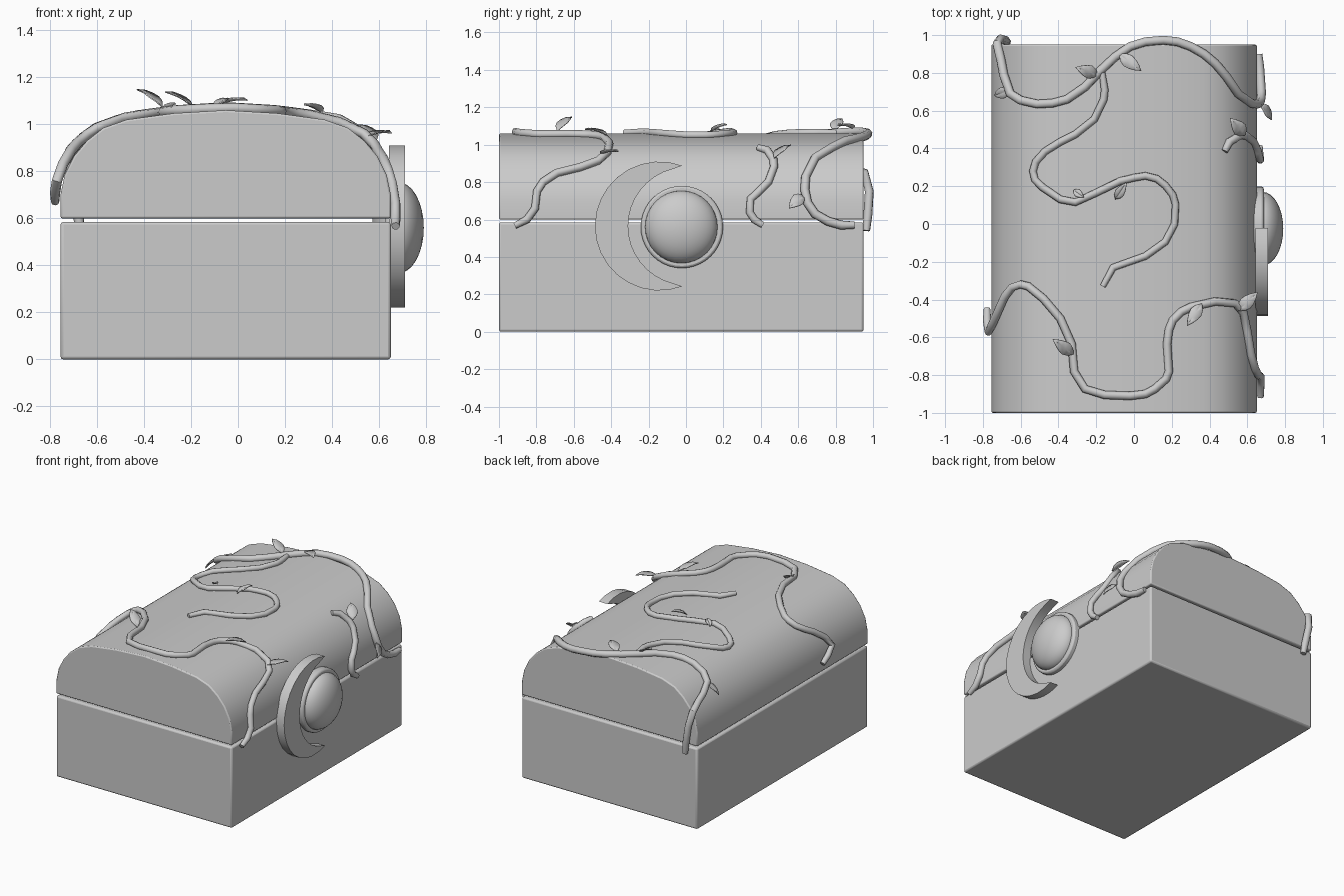
import bpy, bmesh, math
from mathutils import Vector

if "Cube" in bpy.data.objects:
    bpy.data.objects.remove(bpy.data.objects["Cube"])


def add_mesh(name, verts, faces, angle=30):
    me = bpy.data.meshes.new(name)
    me.from_pydata(verts, [], faces)
    bm = bmesh.new()
    bm.from_mesh(me)
    bmesh.ops.recalc_face_normals(bm, faces=bm.faces)
    bm.to_mesh(me)
    bm.free()
    ob = bpy.data.objects.new(name, me)
    bpy.context.collection.objects.link(ob)
    finish(ob, angle)
    return ob


def finish(ob, angle=30):
    bpy.ops.object.select_all(action='DESELECT')
    ob.select_set(True)
    bpy.context.view_layer.objects.active = ob
    bpy.ops.object.shade_smooth_by_angle(angle=math.radians(angle))


def prism(name, outline, a, b, place, angle=30):
    """Extrude a closed 2D outline from depth a to depth b."""
    n = len(outline)
    verts = [place(p, d) for d in (a, b) for p in outline]
    faces = [(i, (i + 1) % n, n + (i + 1) % n, n + i) for i in range(n)]
    faces += [tuple(range(n)), tuple(range(n, 2 * n))]
    return add_mesh(name, verts, faces, angle)


def bevel(ob, width, segments=2):
    m = ob.modifiers.new("edge_bevel", 'BEVEL')
    m.width, m.segments, m.limit_method = width, segments, 'ANGLE'
    m.angle_limit = math.radians(40)


along_y = lambda p, d: (p[0], d, p[1])
along_x = lambda p, d: (d, p[0], p[1])

# box body and domed lid, symmetric about x = CX
CX, HW = -0.0525, 0.7025
box = prism("box_body", [(CX - HW, 0), (CX + HW, 0), (CX + HW, .585), (CX - HW, .585)],
            -1, .95, along_y)
bevel(box, .012)
half = [(HW, .6), (HW, .7), (.685, .785), (.645, .865), (.59, .93), (.52, .985),
        (.42, 1.02), (.22, 1.047), (0, 1.06)]
arch = [(CX + x, z) for x, z in half] + [(CX - x, z) for x, z in half[-2::-1]]
lid = prism("domed_lid", arch, -1, .95, along_y)
bevel(lid, .008)

# crescent moon: outer arc and inner arc sharing two tips
oc, orad, ic, irad, mz = -.142, .345, .005, .3145, .565
a0 = math.acos(.122 / orad)
b0 = math.acos(-.025 / irad)
moon = []
for i in range(19):
    t = a0 + (2 * math.pi - 2 * a0) * i / 18
    moon.append((oc + orad * math.cos(t), mz + orad * math.sin(t)))
for i in range(1, 18):
    t = 2 * math.pi - b0 - (2 * math.pi - 2 * b0) * i / 18
    moon.append((ic + irad * math.cos(t), mz + irad * math.sin(t)))
prism("crescent_moon", moon, .642, .71, along_x)

# sun boss: ring and flattened dome
bpy.ops.mesh.primitive_cylinder_add(vertices=40, radius=.22, depth=.06,
                                    location=(.657, -.022, .56), rotation=(0, math.pi / 2, 0))
ring = bpy.context.object
ring.name = "dome_ring"
finish(ring)
bevel(ring, .012)
bpy.ops.mesh.primitive_uv_sphere_add(segments=32, ring_count=16, radius=.195,
                                     location=(.68, -.025, .56), rotation=(0, math.pi / 2, 0))
dome = bpy.context.object
dome.name = "dome_boss"
dome.scale = (1, 1, .565)
finish(dome, 60)


def lid_z(x):
    d = abs(x - CX)
    for (x0, z0), (x1, z1) in zip(half[1:], half[2:]):
        if x1 <= d <= x0:
            return z0 + (z1 - z0) * (d - x0) / (x1 - x0)
    return .7


def vine(name, pts, r):
    """Tube through points; those without z lie on the lid."""
    cu = bpy.data.curves.new(name, 'CURVE')
    cu.dimensions = '3D'
    cu.bevel_depth, cu.bevel_resolution, cu.use_fill_caps = r, 2, True
    sp = cu.splines.new('POLY')
    sp.points.add(len(pts) - 1)
    for i, p in enumerate(pts):
        z = p[2] if len(p) > 2 else lid_z(p[0]) + .011
        sp.points[i].co = (p[0], p[1], z, 1)
        sp.points[i].radius = .8 if i in (0, len(pts) - 1) else 1
    ob = bpy.data.objects.new(name, cu)
    bpy.context.collection.objects.link(ob)
    bpy.ops.object.select_all(action='DESELECT')
    ob.select_set(True)
    bpy.context.view_layer.objects.active = ob
    bpy.ops.object.convert(target='MESH')
    finish(bpy.context.object, 50)


vine("back_vine", [
    (-.67, .965, .54), (-.68, .972, .62), (-.705, .98, .75), (-.725, .955, .85),
    (-.705, .87, .88), (-.69, .79, .905), (-.655, .69, .945), (-.6, .655, .985),
    (-.51, .635), (-.43, .64), (-.355, .66), (-.26, .725), (-.18, .81), (-.1, .885),
    (-.02, .94), (.06, .965), (.155, .973), (.23, .965), (.3, .94), (.37, .9),
    (.43, .85, 1.02), (.49, .78, .985), (.55, .69, .93), (.62, .64, .83), (.655, .635, .76),
    (.67, .65, .69), (.675, .69, .63), (.67, .76, .59), (.665, .83, .57), (.66, .9, .57)], .024)
vine("branch_vine", [
    (-.17, .81), (-.155, .71), (-.16, .66), (-.21, .555), (-.31, .475), (-.39, .435),
    (-.47, .385), (-.52, .33), (-.535, .28), (-.525, .235), (-.485, .195), (-.39, .13),
    (-.31, .115), (-.19, .17), (-.075, .227), (0, .245), (.06, .255), (.12, .24),
    (.165, .205), (.205, .155), (.22, .105), (.215, 0), (.165, -.095), (.06, -.17),
    (-.11, -.23), (-.165, -.33)], .02)
vine("front_vine", [
    (-.778, -.45, .67), (-.778, -.51, .71), (-.77, -.57, .76), (-.745, -.52, .83),
    (-.71, -.44, .89), (-.685, -.385, .92), (-.645, -.335, .955), (-.6, -.32, .985),
    (-.56, -.33), (-.48, -.395), (-.39, -.5), (-.33, -.635), (-.317, -.78), (-.26, -.873),
    (-.155, -.905), (-.02, -.91), (.06, -.9), (.11, -.873), (.17, -.82), (.185, -.78),
    (.175, -.635), (.185, -.56), (.205, -.51), (.25, -.465), (.3, -.44), (.43, -.41),
    (.535, -.42, .96), (.58, -.47, .915), (.6, -.567, .88), (.62, -.69, .85),
    (.64, -.765, .8), (.655, -.797, .75), (.67, -.807, .66), (.67, -.85, .6),
    (.67, -.915, .567)], .022)
vine("short_vine", [
    (.48, .385, .985), (.505, .435, .97), (.56, .468, .92), (.59, .47, .88),
    (.63, .44, .8), (.655, .385, .745), (.665, .345, .71), (.668, .34, .64),
    (.665, .365, .6), (.665, .41, .57)], .022)


def leaf(name, base, tip, width, up=(0, 0, 1)):
    """Pointed, creased and slightly curled leaf."""
    b, t, up = Vector(base), Vector(tip), Vector(up)
    d = t - b
    side = d.cross(up).normalized()
    nrm = side.cross(d).normalized()
    verts = [b]
    stations = [(.2, .7), (.4, 1), (.6, .85), (.8, .5)]
    for s, w in stations:
        mid = b + d * s + nrm * .06 * d.length * math.sin(math.pi * s)
        edge = side * width * .5 * w
        verts += [mid - edge + nrm * .008, mid, mid + edge + nrm * .008]
    verts.append(t)
    faces = [(0, 2, 1), (0, 3, 2)]
    for k in range(len(stations) - 1):
        i = 1 + 3 * k
        faces += [(i, i + 1, i + 4, i + 3), (i + 1, i + 2, i + 5, i + 4)]
    e = len(verts) - 1
    faces += [(e - 3, e - 2, e), (e - 2, e - 1, e)]
    ob = add_mesh(name, verts, faces)
    ob.modifiers.new("thickness", 'SOLIDIFY').thickness = .005


leaves = [
    ((-.19, .79, 1.075), (-.31, .83, 1.14), .07),
    ((-.08, .9, 1.085), (.04, .81, 1.105), .07),
    ((-.65, .71, .95), (-.74, .68, .87), .06),
    ((-.32, -.69, 1.075), (-.43, -.61, 1.15), .07),
    ((-.1, .13, 1.07), (-.04, .22, 1.11), .05),
    ((-.32, .18, 1.06), (-.265, .14, 1.09), .04),
    ((.36, -.42, 1.05), (.28, -.54, 1.085), .065),
    ((.55, -.46, .95), (.655, -.36, .965), .07),
    ((.59, .47, .93), (.51, .56, 1.0), .075),
]
for i, (b, t, w) in enumerate(leaves):
    leaf(f"leaf_{i + 1}", b, t, w)
leaf("side_leaf", (.67, .63, .73), (.73, .55, .66), .07, (1, 0, .3))
